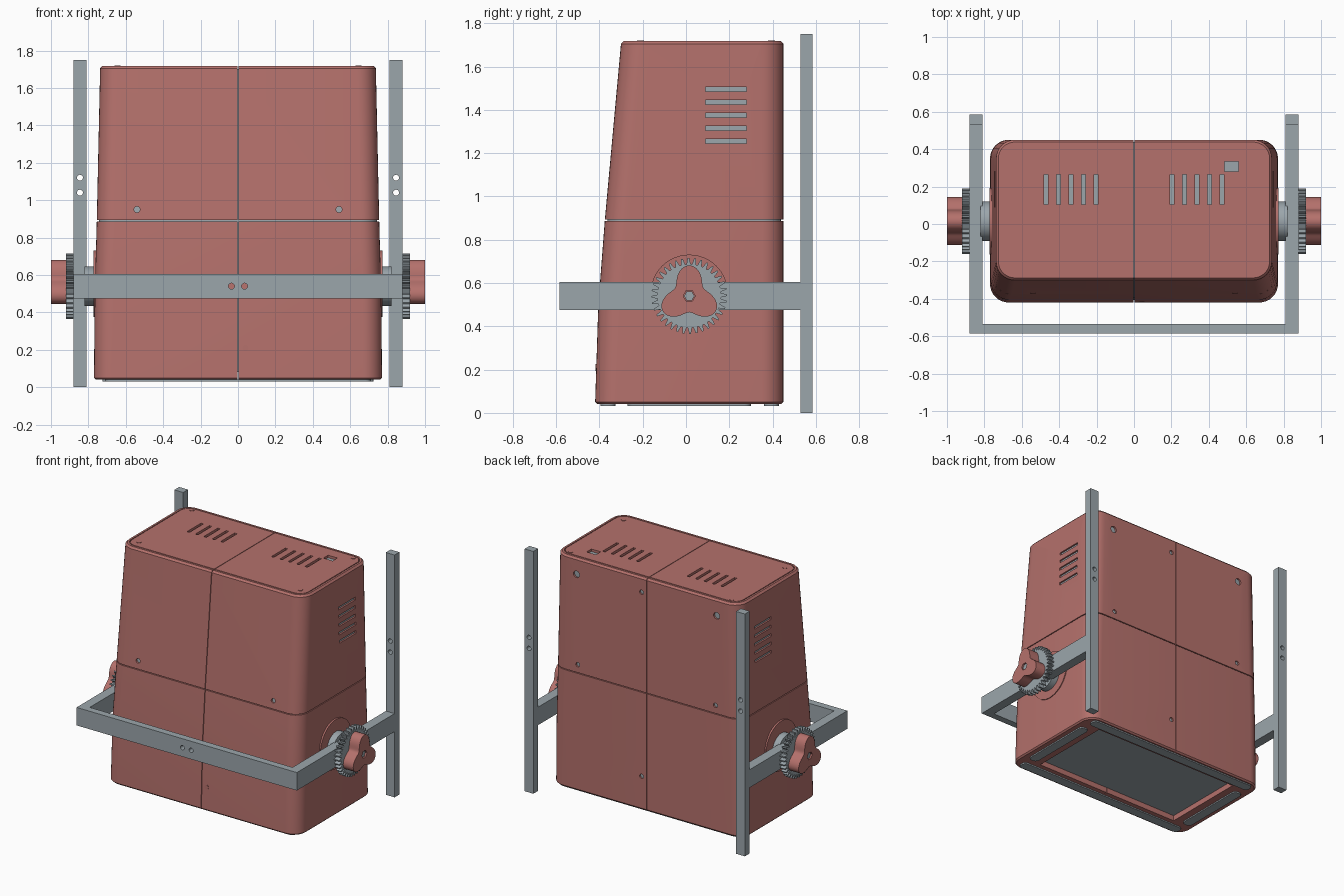
import bpy, bmesh, math
from mathutils import Vector, Matrix

if "Cube" in bpy.data.objects:
    bpy.data.objects.remove(bpy.data.objects["Cube"], do_unlink=True)


def material(name, rgb):
    m = bpy.data.materials.new(name)
    m.use_nodes = True
    m.diffuse_color = (*rgb, 1)
    m.node_tree.nodes["Principled BSDF"].inputs["Base Color"].default_value = (*rgb, 1)
    return m


RED = material("dusty red", (0.46, 0.165, 0.15))
GREY = material("steel grey", (0.33, 0.38, 0.41))


def finish(bm, name, mat, smooth=True):
    bmesh.ops.recalc_face_normals(bm, faces=bm.faces[:])
    me = bpy.data.meshes.new(name)
    bm.to_mesh(me)
    bm.free()
    me.materials.append(mat)
    ob = bpy.data.objects.new(name, me)
    bpy.context.collection.objects.link(ob)
    if smooth:
        select(ob)
        bpy.ops.object.shade_smooth_by_angle(angle=math.radians(30))
    return ob


def select(ob):
    bpy.ops.object.select_all(action='DESELECT')
    ob.select_set(True)
    bpy.context.view_layer.objects.active = ob


def add_box(bm, lo, hi):
    lo, hi = Vector(lo), Vector(hi)
    m = Matrix.Translation((lo + hi) / 2) @ Matrix.Diagonal((*(hi - lo), 1))
    bmesh.ops.create_cube(bm, size=1, matrix=m)


def add_cyl(bm, centre, r, length, axis, n=24):
    turn = Vector((0, 0, 1)).rotation_difference(Vector(axis)).to_matrix().to_4x4()
    bmesh.ops.create_cone(bm, cap_ends=True, segments=n, radius1=r, radius2=r,
                          depth=length, matrix=Matrix.Translation(centre) @ turn)


def box(name, lo, hi, mat):
    bm = bmesh.new()
    add_box(bm, lo, hi)
    return finish(bm, name, mat, False)


def cyl(name, centre, r, length, axis, mat, n=48):
    bm = bmesh.new()
    add_cyl(bm, centre, r, length, axis, n)
    return finish(bm, name, mat)


def cut(ob, bm, mat):
    """Subtract a cutter mesh from an object, then discard the cutter."""
    cutter = finish(bm, "cutter", mat, False)
    cutter.hide_render = True
    select(ob)
    mod = ob.modifiers.new("cut", 'BOOLEAN')
    mod.operation, mod.solver, mod.object = 'DIFFERENCE', 'EXACT', cutter
    bpy.ops.object.modifier_move_to_index(modifier=mod.name, index=0)
    bpy.ops.object.modifier_apply(modifier=mod.name)
    bpy.data.objects.remove(cutter, do_unlink=True)


def rounded_ring(z, hx, y0, y1, r, steps=8):
    pts = []
    corners = ((hx - r, y1 - r), (r - hx, y1 - r), (r - hx, y0 + r), (hx - r, y0 + r))
    for q, (cx, cy) in enumerate(corners):
        for i in range(steps + 1):
            a = math.pi / 2 * (q + i / steps)
            pts.append((cx + r * math.cos(a), cy + r * math.sin(a), z))
    return pts


def loft(name, rings, mat):
    bm = bmesh.new()
    loops = [[bm.verts.new(p) for p in ring] for ring in rings]
    for a, b in zip(loops, loops[1:]):
        for i in range(len(a)):
            j = (i + 1) % len(a)
            bm.faces.new((a[i], a[j], b[j], b[i]))
    bm.faces.new(loops[0])
    bm.faces.new(loops[-1])
    return finish(bm, name, mat)


# Housing outline: height, half width, front edge
PROFILE = [(0.04, 0.77, -0.42), (0.5, 0.766, -0.405), (0.89, 0.755, -0.375), (1.71, 0.737, -0.30)]
BACK = 0.45


def section(z, inset=0.0, at=None):
    """Housing cross-section at a height, optionally moved to another height."""
    for (z0, x0, f0), (z1, x1, f1) in zip(PROFILE, PROFILE[1:]):
        if z <= z1:
            break
    t = (z - z0) / (z1 - z0)
    hx, front = x0 + (x1 - x0) * t, f0 + (f1 - f0) * t
    return rounded_ring(z if at is None else at, hx - inset, front + inset, BACK - inset, 0.1 - inset)


# Housing shells and the inner core seen through their openings
lower = loft("lower_housing", [section(0.05, 0.01, 0.04), section(0.05), section(0.5), section(0.887)], RED)
upper = loft("upper_housing", [section(0.893), section(1.705), section(1.71, 0.012, 1.718),
                               section(1.71, 0.026, 1.718), section(1.71, 0.026, 1.71),
                               section(1.71, 0.032, 1.71), section(1.71, 0.032, 1.718)], RED)
loft("inner_core", [section(0.08, 0.012), section(0.5, 0.012), section(0.89, 0.012), section(1.7, 0.012)], GREY)

# Centre seam and underside opening
for shell in (lower, upper):
    bm = bmesh.new()
    add_box(bm, (-0.002, -1, -1), (0.002, 1, 2))
    cut(shell, bm, RED)
bm = bmesh.new()
add_box(bm, (-0.6, -0.29, 0), (0.6, 0.34, 0.085))
cut(lower, bm, RED)

# Vents, socket and screw holes in the upper shell
bm = bmesh.new()
for s in (-1, 1):
    for i in range(5):
        x, z = s * (0.203 + i * 0.067), 1.255 + i * 0.06
        add_box(bm, (x - 0.01, 0.105, 1.69), (x + 0.01, 0.265, 1.8))
        add_box(bm, (s * 0.77 - 0.05, 0.09, z - 0.01), (s * 0.77 + 0.05, 0.28, z + 0.01))
    add_cyl(bm, (s * 0.54, -0.37, 0.95), 0.016, 0.06, (0, 1, 0))
    add_cyl(bm, (s * 0.55, BACK, 0.95), 0.016, 0.06, (0, 1, 0))
    add_cyl(bm, (s * 0.56, BACK, 1.6), 0.024, 0.06, (0, 1, 0))
add_cyl(bm, (0.04, BACK, 1.61), 0.016, 0.06, (0, 1, 0))
add_box(bm, (0.485, 0.28, 1.69), (0.56, 0.335, 1.8))
cut(upper, bm, RED)
bm = bmesh.new()
add_cyl(bm, (0.04, BACK, 0.28), 0.016, 0.06, (0, 1, 0))
cut(lower, bm, RED)

# Screw heads
cyl("front_screw", (0.04, -0.405, 0.21), 0.016, 0.025, (0, 1, 0), RED, 24)
for x in (-0.645, 0.645):
    for y in (-0.21, 0.395):
        cyl("lid_screw", (x, y, 1.712), 0.016, 0.018, (0, 0, 1), RED, 24)

# Foot pads
for name, hx, y0, y1, cx in (("front_foot", 0.71, -0.395, -0.325, 0), ("back_foot", 0.71, 0.36, 0.43, 0),
                             ("left_foot", 0.035, -0.27, 0.3, 0.69), ("right_foot", 0.035, -0.27, 0.3, -0.69)):
    pad = loft(name, [rounded_ring(z, hx, y0, y1, 0.03, 4) for z in (0.031, 0.041)], GREY)
    pad.location.x = cx

# Yoke front bar
bar = box("front_bar", (-0.88, -0.585, 0.475), (0.88, -0.535, 0.605), GREY)
bm = bmesh.new()
for x in (-0.035, 0.035):
    add_cyl(bm, (x, -0.56, 0.54), 0.016, 0.2, (0, 1, 0))
cut(bar, bm, GREY)


def prism(name, radius_at, n, x0, x1, mat):
    """Extrude a polar outline along x around the pivot."""
    rings = []
    for x in (x0, x1):
        rings.append([(x, PY + radius_at(i) * math.cos(2 * math.pi * i / n),
                       PZ + radius_at(i) * math.sin(2 * math.pi * i / n)) for i in range(n)])
    return loft(name, rings, mat)


# Side arms, posts, pivots, gears and knobs
PY, PZ = 0.015, 0.54
for s, side in ((1, "left"), (-1, "right")):
    xs = sorted((s * 0.81, s * 0.88))
    box(side + "_arm", (xs[0], -0.536, 0.475), (xs[1], 0.535, 0.605), GREY)
    post = box(side + "_post", (xs[0], 0.53, 0), (xs[1], 0.585, 1.75), GREY)
    bm = bmesh.new()
    for z in (1.04, 1.12):
        add_cyl(bm, (s * 0.845, 0.56, z), 0.016, 0.2, (0, 1, 0))
    cut(post, bm, GREY)
    cyl(side + "_boss", (s * 0.74, PY, 0.553), 0.178, 0.066, (1, 0, 0), RED, 64)
    cyl(side + "_pivot", (s * 0.79, PY, PZ), 0.105, 0.06, (1, 0, 0), GREY)
    prism(side + "_gear", lambda i: 0.175 if i % 4 < 2 else 0.147, 144, s * 0.88, s * 0.92, GREY)
    knob = prism(side + "_knob", lambda i: 0.108 + 0.033 * math.cos(3 * (2 * math.pi * i / 72 - math.pi / 2)),
                 72, s * 0.92, s, RED)
    bm = bmesh.new()
    add_cyl(bm, (s, PY, PZ), 0.028, 0.04, (1, 0, 0), 6)
    cut(knob, bm, RED)
    cyl(side + "_bolt", (s * 0.975, PY, PZ), 0.024, 0.03, (1, 0, 0), GREY, 6)
